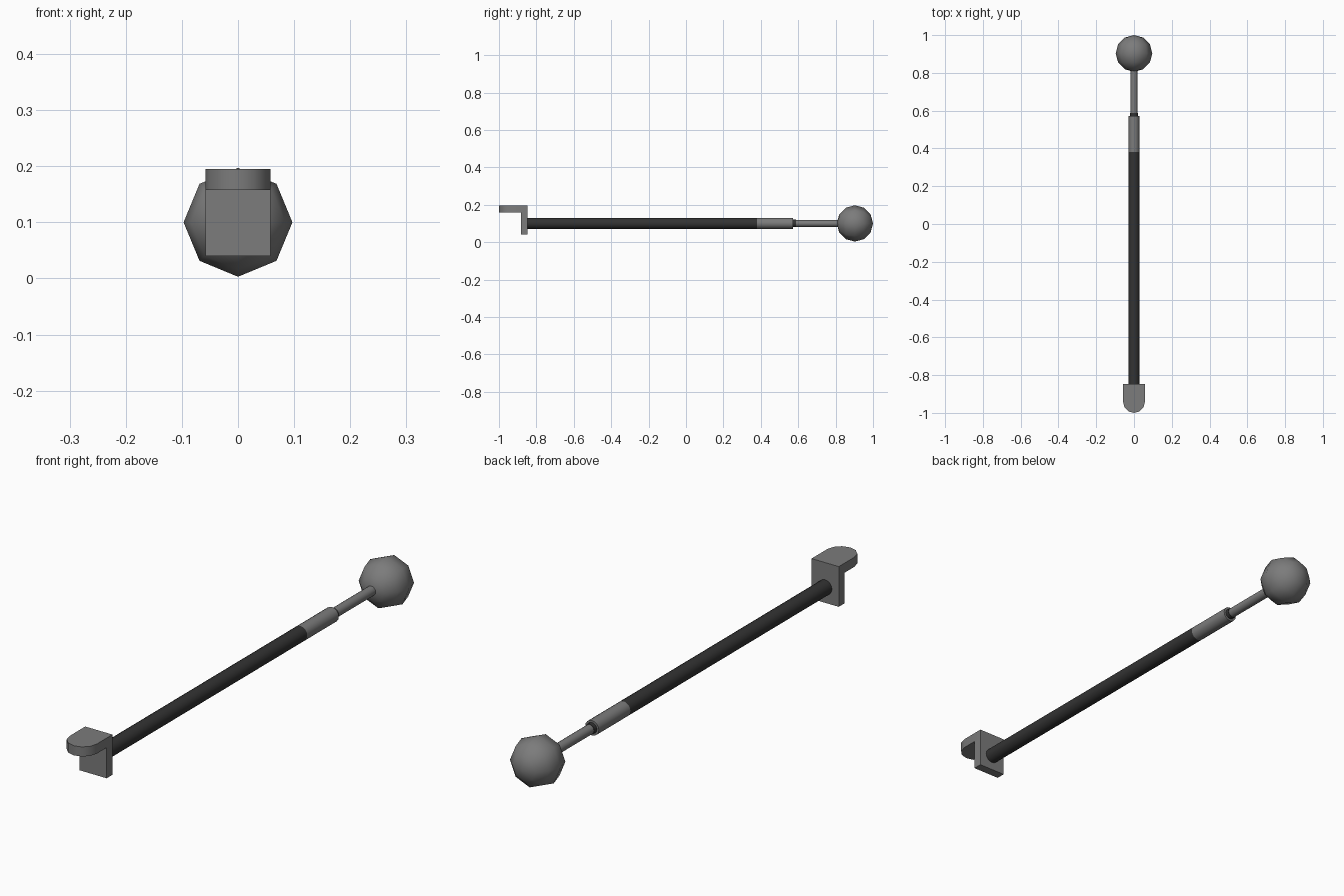
import bpy, bmesh, math
from mathutils import Matrix

if "Cube" in bpy.data.objects:
    bpy.data.objects.remove(bpy.data.objects["Cube"])

AXIS_Z = 0.1


def material(name, v):
    m = bpy.data.materials.new(name)
    m.diffuse_color = (v, v, v, 1)
    m.use_nodes = True
    m.node_tree.nodes["Principled BSDF"].inputs["Base Color"].default_value = m.diffuse_color
    return m


grey = material("mid grey", 0.2)
black = material("dark rubber", 0.033)


def add_object(name, bm, mat, smooth=35):
    bmesh.ops.recalc_face_normals(bm, faces=bm.faces)
    me = bpy.data.meshes.new(name)
    bm.to_mesh(me)
    bm.free()
    me.materials.append(mat)
    ob = bpy.data.objects.new(name, me)
    bpy.context.collection.objects.link(ob)
    bpy.ops.object.select_all(action='DESELECT')
    ob.select_set(True)
    bpy.context.view_layer.objects.active = ob
    bpy.ops.object.shade_smooth_by_angle(angle=math.radians(smooth))
    return ob


def lathe(name, profile, mat, sides=16):
    """Turn (radius, y) points around the long axis; ends are capped."""
    bm = bmesh.new()
    rings = []
    for r, y in profile:
        rings.append([bm.verts.new((r * math.cos(2 * math.pi * i / sides), y,
                                    AXIS_Z + r * math.sin(2 * math.pi * i / sides)))
                      for i in range(sides)])
    for a, b in zip(rings, rings[1:]):
        for i in range(sides):
            j = (i + 1) % sides
            bm.faces.new((a[i], a[j], b[j], b[i]))
    bm.faces.new(rings[0])
    bm.faces.new(rings[-1])
    return add_object(name, bm, mat)


# Shaft, sleeve, seal and plunger rod
lathe("shaft", [(0.029, -0.85), (0.029, 0.38)], black)
lathe("sleeve", [(0.029, 0.38), (0.029, 0.572), (0.021, 0.572), (0.021, 0.56)], grey)
lathe("rod_seal", [(0.020, 0.555), (0.020, 0.587)], black)
lathe("plunger_rod", [(0.0185, 0.56), (0.0185, 0.84)], grey)

# Ball knob: eight sides around the long axis
bm = bmesh.new()
bmesh.ops.create_uvsphere(bm, u_segments=8, v_segments=6, radius=0.097)
bmesh.ops.transform(bm, verts=bm.verts, matrix=Matrix.Translation((0, 0.903, AXIS_Z))
                    @ Matrix.Rotation(math.pi / 2, 4, 'X'))
add_object("ball_knob", bm, grey, 60)


def prism(name, outline, z0, z1, mat):
    """Extrude an (x, y) outline from z0 up to z1."""
    bm = bmesh.new()
    face = bm.faces.new([bm.verts.new((x, y, z0)) for x, y in outline])
    new = bmesh.ops.extrude_face_region(bm, geom=[face])["geom"]
    bmesh.ops.translate(bm, vec=(0, 0, z1 - z0),
                        verts=[g for g in new if isinstance(g, bmesh.types.BMVert)])
    return add_object(name, bm, mat)


# Bracket: upright plate and rounded lip
W = 0.058
prism("bracket_plate", [(-W, -0.882), (W, -0.882), (W, -0.847), (-W, -0.847)],
      0.04, 0.158, grey)
arc = [(W * math.cos(math.pi * i / 6), -0.942 - W * math.sin(math.pi * i / 6))
       for i in range(7)]
prism("bracket_lip", [(-W, -0.847), (W, -0.847)] + arc, 0.158, 0.195, grey)
